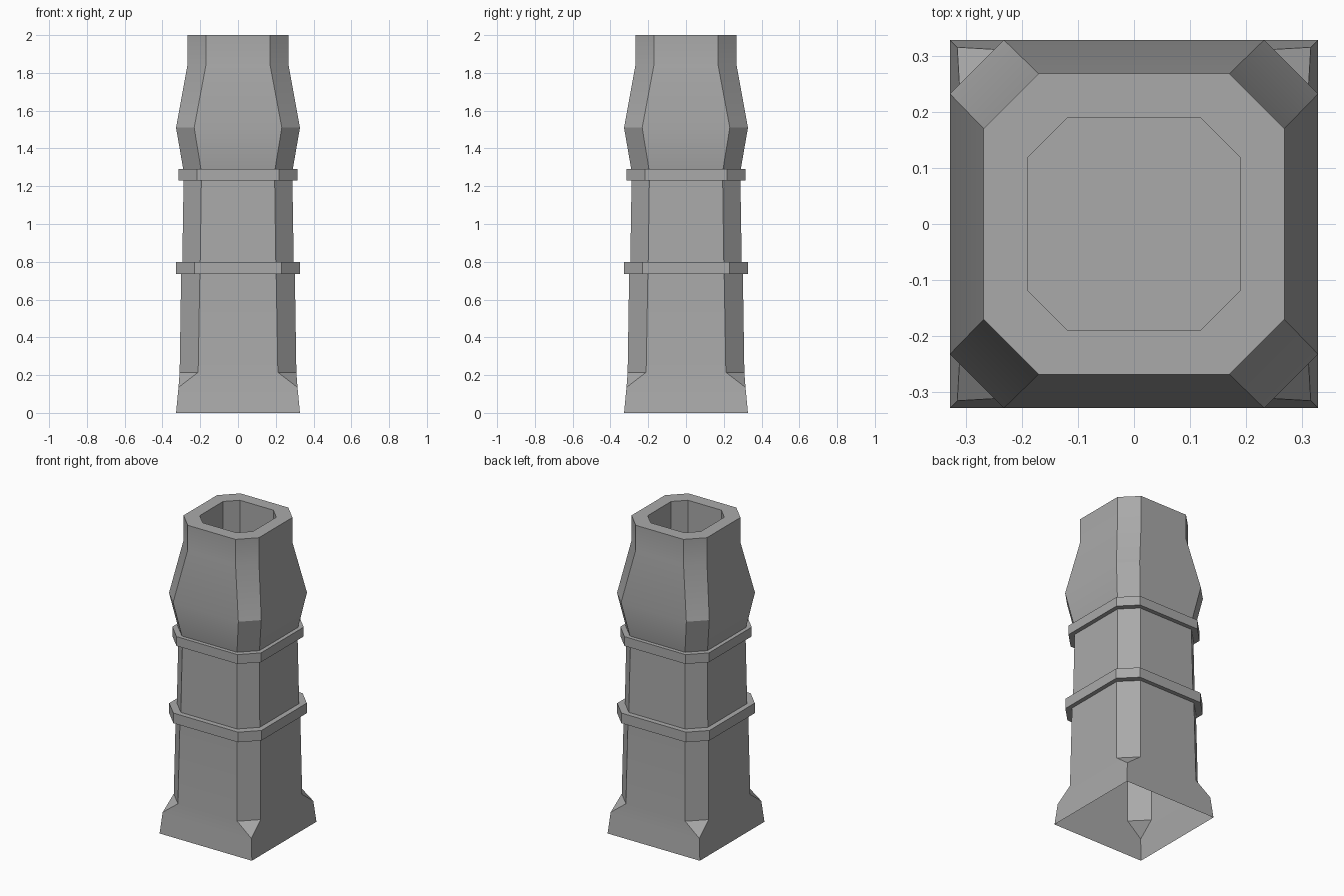
import bpy
import bmesh
import math

cube = bpy.data.objects.get("Cube")
if cube:
    bpy.data.objects.remove(cube, do_unlink=True)

clay = bpy.data.materials.new("grey clay")
clay.use_nodes = True
colour = (0.4, 0.4, 0.4, 1)
clay.diffuse_color = colour
clay.node_tree.nodes["Principled BSDF"].inputs["Base Color"].default_value = colour


def octagon(bm, half, flat, z):
    """Chamfered square; each pair of points spans one flat side."""
    ring = []
    for k in range(4):
        c, s = round(math.cos(k * math.pi / 2)), round(math.sin(k * math.pi / 2))
        for x, y in ((-flat, -half), (flat, -half)):
            ring.append(bm.verts.new((x * c - y * s, x * s + y * c, z)))
    return ring


def square(bm, half, z):
    return [bm.verts.new((x * half, y * half, z))
            for x, y in ((-1, -1), (1, -1), (1, 1), (-1, 1))]


def bridge(bm, low, high):
    n = len(low)
    for i in range(n):
        j = (i + 1) % n
        bm.faces.new((low[i], low[j], high[j], high[i]))


def loft(bm, sections, start=None):
    ring = start
    for section in sections:
        new = octagon(bm, *section)
        if ring:
            bridge(bm, ring, new)
        ring = new
    return ring


def finish(bm, name):
    mesh = bpy.data.meshes.new(name)
    bm.to_mesh(mesh)
    bm.free()
    mesh.materials.append(clay)
    obj = bpy.data.objects.new(name, mesh)
    bpy.context.collection.objects.link(obj)
    bpy.ops.object.select_all(action="DESELECT")
    obj.select_set(True)
    bpy.context.view_layer.objects.active = obj
    bpy.ops.object.shade_smooth_by_angle(angle=math.radians(25))


# Square foot, open below, with pointed corner stops under the chamfers
bm = bmesh.new()
foot = square(bm, 0.328, 0)
stops = square(bm, 0.315, 0.135)
bridge(bm, foot, stops)
ring = octagon(bm, 0.309, 0.211, 0.215)
for k in range(4):
    n = (k + 1) % 4
    bm.faces.new((stops[k], stops[n], ring[2 * k + 1], ring[2 * k]))
    bm.faces.new((stops[n], ring[2 * n], ring[2 * k + 1]))
loft(bm, [(0.301, 0.202, 0.735)], ring)
finish(bm, "lower_shaft")

# Upper shaft
bm = bmesh.new()
loft(bm, [(0.295, 0.2, 0.8), (0.288, 0.194, 1.23)])
finish(bm, "upper_shaft")

# Projecting bands
for name, under, over, half, flat, z0, z1 in (
        ("lower_band", (0.301, 0.202), (0.295, 0.2), 0.328, 0.23, 0.735, 0.8),
        ("upper_band", (0.288, 0.194), (0.29, 0.196), 0.315, 0.217, 1.23, 1.29)):
    bm = bmesh.new()
    loft(bm, [(*under, z0), (half, flat, z0), (half, flat, z1), (*over, z1)])
    finish(bm, name)

# Bulging crown with rim and sunken flue
bm = bmesh.new()
flue = loft(bm, [(0.29, 0.196, 1.29), (0.328, 0.232, 1.51), (0.268, 0.17, 1.84),
                 (0.268, 0.17, 2), (0.189, 0.119, 2), (0.189, 0.119, 1.5)])
bm.faces.new(flue)
finish(bm, "crown")
